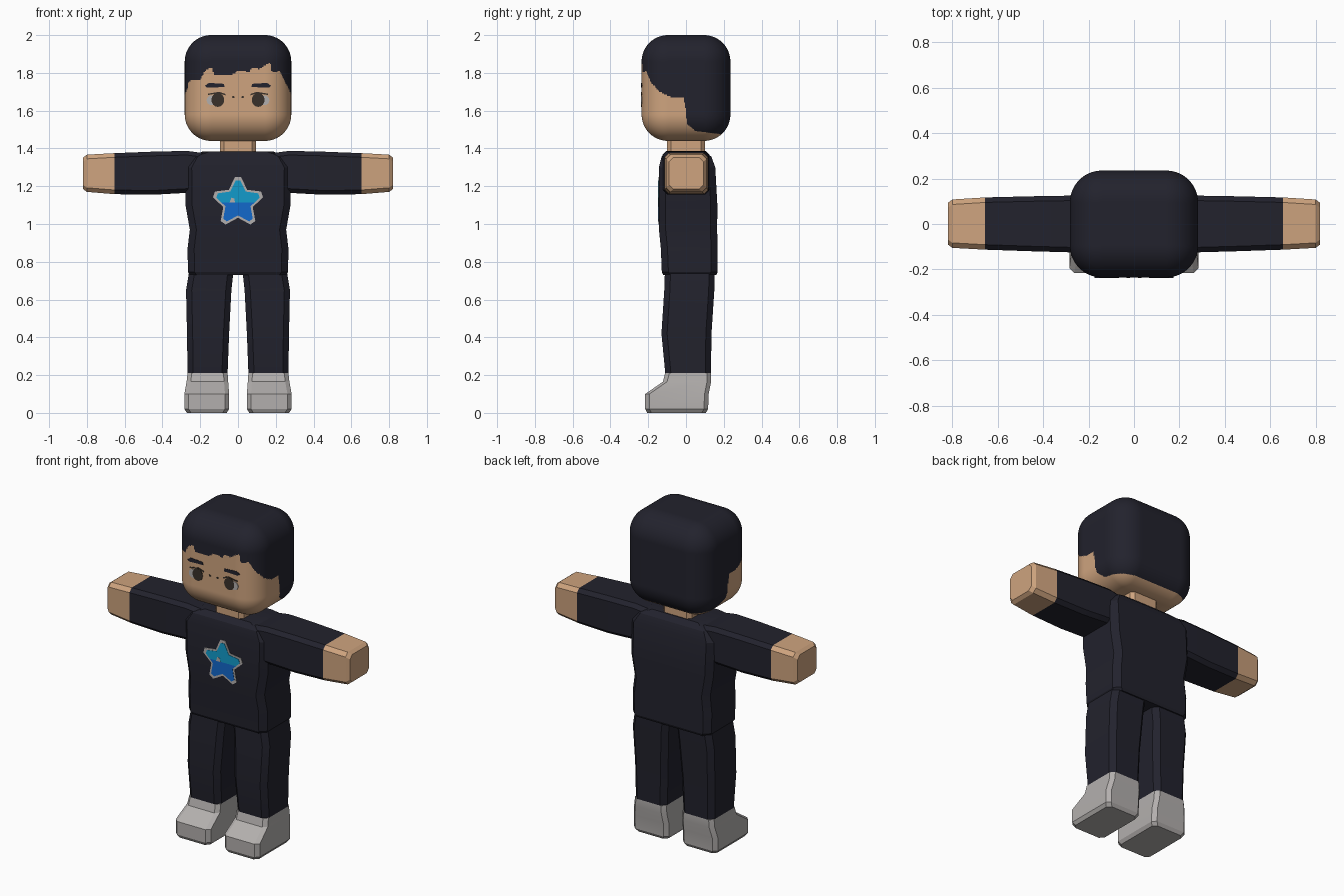
import bpy, bmesh, math
from mathutils import Vector

cube = bpy.data.objects.get("Cube")
if cube:
    bpy.data.objects.remove(cube, do_unlink=True)


def material(name, r, g, b):
    mat = bpy.data.materials.new(name)
    mat.use_nodes = True
    colour = (r, g, b, 1)
    mat.diffuse_color = colour
    bsdf = mat.node_tree.nodes["Principled BSDF"]
    bsdf.inputs["Base Color"].default_value = colour
    bsdf.inputs["Roughness"].default_value = 0.9
    return mat


DARK = material("dark navy", 0.016, 0.016, 0.026)
SKIN = material("skin", 0.62, 0.37, 0.21)
GREY = material("pale grey", 0.45, 0.43, 0.42)
CYAN = material("cyan", 0.006, 0.33, 0.6)
BLUE = material("blue", 0.006, 0.14, 0.6)
BROWN = material("eye brown", 0.04, 0.03, 0.023)


def finish(name, bm, mats, mirror=False, smooth=True):
    """Turn a bmesh into a named object, optionally mirrored across x."""
    bmesh.ops.recalc_face_normals(bm, faces=bm.faces)
    mesh = bpy.data.meshes.new(name)
    bm.to_mesh(mesh)
    bm.free()
    for mat in mats:
        mesh.materials.append(mat)
    obj = bpy.data.objects.new(name, mesh)
    bpy.context.collection.objects.link(obj)
    if mirror:
        obj.modifiers.new("mirror", "MIRROR")
    if smooth:
        bpy.ops.object.select_all(action="DESELECT")
        obj.select_set(True)
        bpy.context.view_layer.objects.active = obj
        bpy.ops.object.shade_smooth_by_angle(angle=math.radians(25))
    return obj


def loft(name, mat, sections, axis="z", chamfer=0.03, mirror=False):
    """Join chamfered rectangles (position, a0, a1, b0, b1) along an axis."""
    bm = bmesh.new()
    rings = []
    for pos, a0, a1, b0, b1 in sections:
        c = chamfer
        outline = [(a0 + c, b0), (a1 - c, b0), (a1, b0 + c), (a1, b1 - c),
                   (a1 - c, b1), (a0 + c, b1), (a0, b1 - c), (a0, b0 + c)]
        rings.append([bm.verts.new((a, b, pos) if axis == "z" else (pos, a, b))
                      for a, b in outline])
    for low, high in zip(rings, rings[1:]):
        for i in range(len(low)):
            j = (i + 1) % len(low)
            bm.faces.new((low[i], low[j], high[j], high[i]))
    bm.faces.new(rings[0])
    bm.faces.new(rings[-1])
    return finish(name, bm, [mat], mirror)


def plate(name, mats, points, front, depth=0.006, mirror=False, split=None):
    """Thin plate facing -y; split gives a height where the material changes."""
    bm = bmesh.new()
    face = bm.faces.new([bm.verts.new((x, front, z)) for x, z in points])
    extruded = bmesh.ops.extrude_face_region(bm, geom=[face], use_keep_orig=True)
    moved = [v for v in extruded["geom"] if isinstance(v, bmesh.types.BMVert)]
    bmesh.ops.translate(bm, verts=moved, vec=(0, depth, 0))
    if split:
        bmesh.ops.bisect_plane(bm, geom=bm.verts[:] + bm.edges[:] + bm.faces[:],
                               plane_co=(0, 0, split), plane_no=(0, 0, 1))
        for f in bm.faces:
            f.material_index = int(f.calc_center_median().z < split)
    return finish(name, bm, mats, mirror, smooth=False)


def ellipse(cx, cz, rx, rz, count=16):
    steps = [math.tau * i / count for i in range(count)]
    return [(cx + rx * math.cos(t), cz + rz * math.sin(t)) for t in steps]


def star(cz, outer, inner, blunt):
    points = []
    for i in range(5):
        tip = math.pi / 2 + math.tau * i / 5
        for angle, radius in ((tip - blunt, outer), (tip + blunt, outer),
                              (tip + math.pi / 5, inner)):
            points.append((radius * math.cos(angle), cz + radius * math.sin(angle)))
    return points


def interpolate(curve, t):
    for (t0, v0), (t1, v1) in zip(curve, curve[1:]):
        if t <= t1:
            return v0 + (v1 - v0) * max(0, t - t0) / (t1 - t0)
    return curve[-1][1]


# Head: finely divided rounded box, hair coloured above a ragged hairline
FRINGE = [(-.28, 1.73), (-.25, 1.76), (-.2, 1.765), (-.175, 1.81), (-.14, 1.83),
          (-.125, 1.79), (-.03, 1.79), (0, 1.815), (.06, 1.805), (.075, 1.83),
          (.11, 1.82), (.17, 1.855), (.18, 1.8), (.22, 1.81), (.255, 1.74),
          (.28, 1.71)]
SIDE = [(-.16, 1.72), (-.14, 1.7), (-.075, 1.67), (-.015, 1.67), (.0, 1.6),
        (.005, 1.53), (.05, 1.492), (.18, 1.476), (.24, 1.48)]


def is_hair(p):
    return p.z > (interpolate(FRINGE, p.x) if p.y < -.16 else interpolate(SIDE, p.y))


half, radius = Vector((.282, .235, .28)), .14
bm = bmesh.new()
bmesh.ops.create_cube(bm, size=2)
bmesh.ops.subdivide_edges(bm, edges=bm.edges[:], cuts=79, use_grid_fill=True)
for v in bm.verts:
    q = Vector(a * b for a, b in zip(v.co, half))
    core = Vector(max(radius - h, min(h - radius, a)) for a, h in zip(q, half))
    v.co = core + (q - core).normalized() * radius + Vector((0, 0, 1.72))
for f in bm.faces:
    f.material_index = int(is_hair(f.calc_center_median()))
finish("head", bm, [SKIN, DARK])

# Face details
FACE = -.2375
plate("eyebrows", [DARK], [(.07, 1.725), (.165, 1.722), (.175, 1.732),
                           (.155, 1.747), (.075, 1.742)], FACE, mirror=True)
plate("eye_whites", [GREY], ellipse(.14, 1.655, .026, .026), FACE, mirror=True)
plate("irises", [BROWN], ellipse(.107, 1.657, .034, .037), FACE - .001, mirror=True)
plate("lashes", [BROWN], [(.065, 1.68), (.1, 1.692), (.16, 1.683),
                          (.16, 1.69), (.1, 1.7), (.065, 1.688)], FACE, mirror=True)
plate("nose_marks", [BROWN], ellipse(.025, 1.672, .007, .006, 8), FACE, mirror=True)

# Neck and torso
loft("neck", SKIN, [(1.34, -.095, .095, -.1, .1), (1.47, -.095, .095, -.1, .1)],
     chamfer=.02)
loft("torso", DARK, [
    (.73, -.255, .255, -.12, .16),
    (.745, -.265, .265, -.128, .167),
    (.87, -.267, .267, -.133, .167),
    (.97, -.255, .255, -.143, .165),
    (1.1, -.278, .278, -.143, .166),
    (1.3, -.28, .28, -.143, .155),
    (1.355, -.25, .25, -.13, .135),
    (1.383, -.19, .19, -.1, .105)], chamfer=.035)

# Chest star
plate("star_border", [GREY], star(1.115, .135, .082, .12), -.146)
plate("star_fill", [CYAN, BLUE], star(1.115, .117, .07, .1), -.148, split=1.115)
plate("star_glint", [GREY], [(-.045, 1.113), (-.015, 1.113), (-.02, 1.135),
                             (-.035, 1.14)], -.149)

# Arms held straight out, with block hands
loft("arms", DARK, [
    (.18, -.12, .12, 1.18, 1.375),
    (.27, -.125, .125, 1.165, 1.387),
    (.45, -.12, .122, 1.155, 1.383),
    (.655, -.113, .117, 1.158, 1.375)], axis="x", chamfer=.022, mirror=True)
loft("hands", SKIN, [
    (.655, -.113, .117, 1.158, 1.375),
    (.8, -.105, .108, 1.17, 1.367),
    (.82, -.09, .093, 1.185, 1.352)], axis="x", chamfer=.022, mirror=True)

# Legs and shoes
loft("legs", DARK, [
    (.212, .055, .267, -.11, .132),
    (.42, .047, .27, -.13, .135),
    (.65, .035, .275, -.115, .15),
    (.74, .025, .26, -.112, .152)], mirror=True)
loft("shoes", GREY, [
    (0, .06, .27, -.205, .105),
    (.02, .047, .284, -.216, .117),
    (.1, .047, .284, -.216, .12),
    (.165, .052, .272, -.122, .133),
    (.212, .055, .267, -.11, .132)], chamfer=.022, mirror=True)
